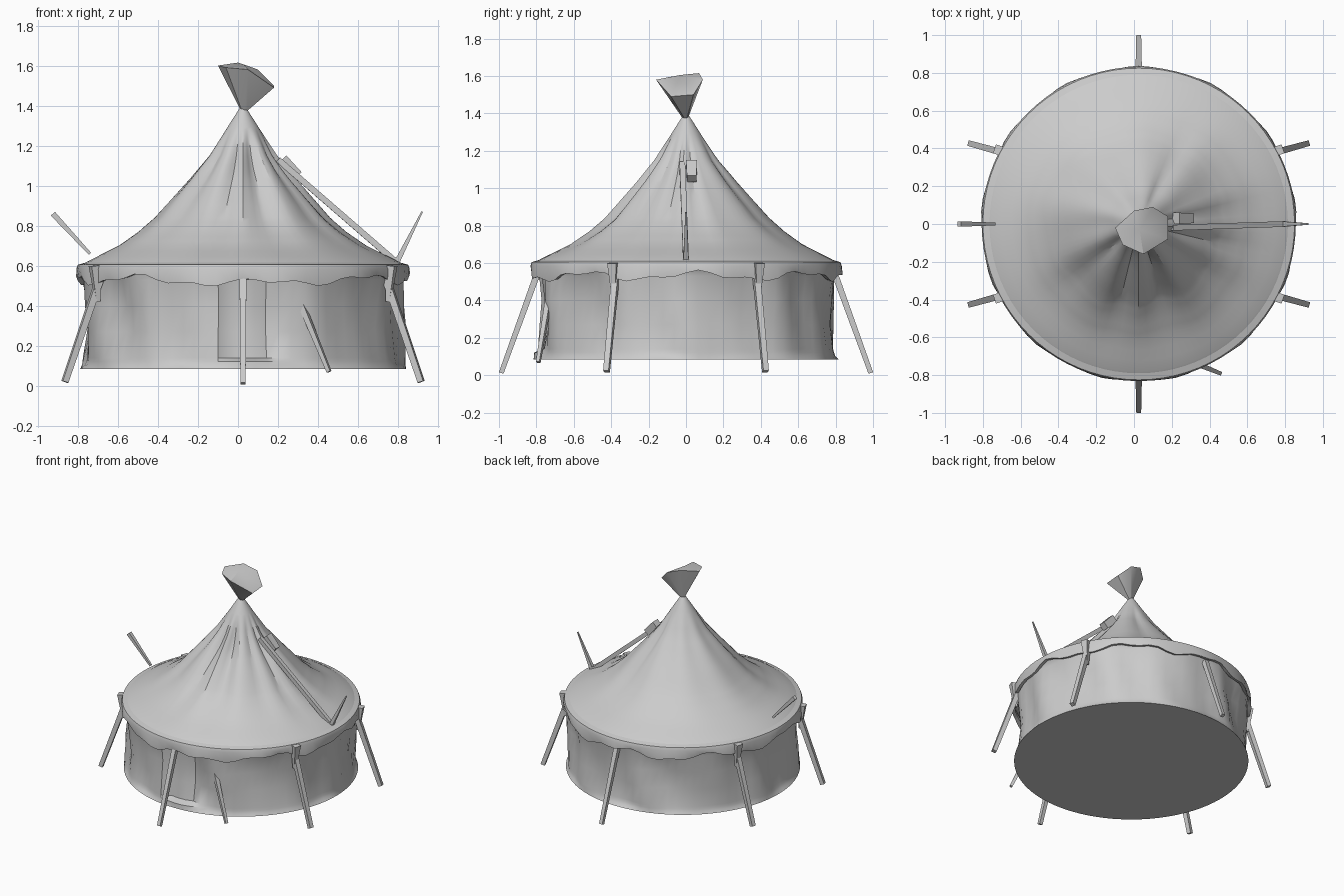
import bpy, bmesh, math
from mathutils import Vector

cube = bpy.data.objects.get("Cube")
if cube:
    bpy.data.objects.remove(cube)

CX = 0.025          # tent axis
SEG = 80
TAU = math.tau

canvas = bpy.data.materials.new("grey canvas")
canvas.use_nodes = True
GREY = (0.6, 0.6, 0.6, 1)
canvas.diffuse_color = GREY
canvas.node_tree.nodes["Principled BSDF"].inputs["Base Color"].default_value = GREY


def finish(name, bm, smooth=30):
    bmesh.ops.recalc_face_normals(bm, faces=bm.faces)
    mesh = bpy.data.meshes.new(name)
    bm.to_mesh(mesh)
    bm.free()
    obj = bpy.data.objects.new(name, mesh)
    bpy.context.collection.objects.link(obj)
    mesh.materials.append(canvas)
    if smooth:
        bpy.ops.object.select_all(action='DESELECT')
        obj.select_set(True)
        bpy.context.view_layer.objects.active = obj
        bpy.ops.object.shade_smooth_by_angle(angle=math.radians(smooth))
    return obj


def lathe(name, profile, shape, cap_first=False, cap_last=False, smooth=30):
    """Sweep (radius, height) points around the axis; shape() bends each point."""
    bm = bmesh.new()
    rings = []
    for r, z in profile:
        ring = []
        for i in range(SEG):
            a = TAU * i / SEG
            rr, zz = shape(a, r, z)
            ring.append(bm.verts.new((CX + rr * math.cos(a), rr * math.sin(a), zz)))
        rings.append(ring)
    for lo, hi in zip(rings, rings[1:]):
        for i in range(SEG):
            j = (i + 1) % SEG
            bm.faces.new((lo[i], lo[j], hi[j], hi[i]))
    if cap_first:
        bm.faces.new(rings[0])
    if cap_last:
        bm.faces.new(rings[-1])
    return finish(name, bm, smooth)


def bump(a, centre, width):
    d = abs((a - math.radians(centre) + math.pi) % TAU - math.pi)
    return max(0, 1 - d / math.radians(width))


def resample(points, n):
    out = []
    for (r0, z0), (r1, z1) in zip(points, points[1:]):
        out += [(r0 + (r1 - r0) * k / n, z0 + (z1 - z0) * k / n) for k in range(n)]
    return out + [points[-1]]


# Roof: concave cone with sagging folds between the ribs
FOLDS = [(-74, 16, 0.07), (-103, 12, 0.04), (-35, 16, 0.04), (-14, 10, 0.03),
         (-140, 14, 0.02), (8, 10, 0.03), (62, 10, 0.015)]


def roof_shape(a, r, z):
    t = min(1, max(0, (z - 0.62) / 0.2)) * min(1, max(0, (1.28 - z) / 0.2))
    sag = sum(depth * bump(a, c, w) for c, w, depth in FOLDS)
    ripple = 0.006 * math.sin(9 * a + 4 * z)
    return r - t * (sag + ripple), z


ROOF = [(0.82, 0.595), (0.78, 0.62), (0.62, 0.70), (0.52, 0.77), (0.44, 0.84),
        (0.27, 1.03), (0.17, 1.15), (0.085, 1.28), (0.06, 1.32), (0.018, 1.385)]
lathe("roof", resample(ROOF, 3), roof_shape, cap_last=True)


# Wall: loosely pleated cloth, closed by the floor
def pleat(a):
    wave = math.sin(11 * a) + 0.7 * math.sin(17 * a + 1) + 0.5 * math.sin(5 * a + 2)
    return 0.013 * (wave - 1.6)


def wall_shape(a, r, z):
    h = (z - 0.085) / 0.5
    lean = 0.012 * math.sin(7 * a + 5 * h) - 0.01
    door = 0.05 * min(1, 3 * bump(a, -87, 11)) * (0.1 < h < 0.9)
    return r + (pleat(a + 0.15 * h) + lean) * math.sin(math.pi * h) ** 0.5 - door, z


WALL = resample([(0.815, 0.085), (0.815, 0.14), (0.815, 0.53), (0.82, 0.585)], 3)
lathe("wall_and_floor", WALL, wall_shape, cap_first=True, smooth=35)


# Valance: uneven cloth border hanging from the eave
def valance_shape(a, r, z):
    drop = min(1, max(0, (0.59 - z) / 0.06))
    hem = 0.02 * math.sin(8 * a + 1) + 0.012 * math.sin(19 * a)
    hem -= 0.025 * bump(a, -88, 25)
    return r + 0.008 * drop * math.sin(13 * a), z + drop * hem


lathe("valance", [(0.79, 0.615), (0.825, 0.605), (0.832, 0.585), (0.83, 0.53), (0.805, 0.535)],
      valance_shape, smooth=35)


# Tapered square bars used for the poles and the loose spikes
def bar(name, start, end, w0, w1):
    start, end = Vector(start), Vector(end)
    axis = (end - start).normalized()
    side = axis.cross(Vector((0, 0, 1))).normalized()
    up = side.cross(axis)
    bm = bmesh.new()
    ends = []
    for p, w in ((start, w0), (end, w1)):
        ends.append([bm.verts.new(p + (side * i + up * j) * w / 2)
                     for i, j in ((1, 1), (-1, 1), (-1, -1), (1, -1))])
    for i in range(4):
        j = (i + 1) % 4
        bm.faces.new((ends[0][i], ends[0][j], ends[1][j], ends[1][i]))
    for e in ends:
        bm.faces.new(e)
    finish(name, bm, 0)


for y, label in ((-1, "front"), (1, "back")):
    bar(label + "_pole", (CX, 0.80 * y, 0.53), (CX, 0.988 * y, 0.012), 0.034, 0.026)
    for x, side in ((-1, "right"), (1, "left")):
        name = label + "_" + side
        bar(name + "_pole", (CX + 0.71 * x, 0.375 * y, 0.55),
            (CX + 0.89 * x, 0.425 * y, 0.02), 0.036, 0.03)
        bar(name + "_pole_tie", (CX + 0.74 * x, 0.39 * y, 0.60),
            (CX + 0.725 * x, 0.385 * y, 0.42), 0.05, 0.02)
bar("short_front_pole", (0.32, -0.735, 0.40), (0.455, -0.79, 0.07), 0.03, 0.02)
bar("right_spike", (-0.74, 0, 0.66), (-0.925, 0, 0.86), 0.015, 0.028)
bar("left_spike", (0.79, 0, 0.61), (0.92, 0, 0.87), 0.028, 0.008)

# Topper: tilted, lopsided cone gathered at the peak
RIM = [(-0.10, -0.02, 1.60), (0.0, 0.07, 1.615), (0.10, 0.09, 1.58), (0.18, 0.04, 1.50),
       (0.18, -0.08, 1.49), (0.05, -0.16, 1.58), (-0.06, -0.11, 1.59)]
bm = bmesh.new()
rim = [bm.verts.new(p) for p in RIM]
neck = [bm.verts.new((0.03 + (x - 0.03) * 0.12, y * 0.12, 1.375)) for x, y, z in RIM]
crown = bm.verts.new((0.03, -0.03, 1.605))
for i in range(len(RIM)):
    j = (i + 1) % len(RIM)
    bm.faces.new((neck[i], neck[j], rim[j], rim[i]))
    bm.faces.new((rim[i], rim[j], crown))
bm.faces.new(neck)
finish("topper", bm, 35)

# Roof flaps beside the left rib
bar("left_roof_flap", (0.30, 0.03, 1.05), (0.22, 0.03, 1.13), 0.05, 0.06)
bar("left_roof_rib", (0.80, 0.0, 0.61), (0.20, -0.02, 1.13), 0.03, 0.03)
